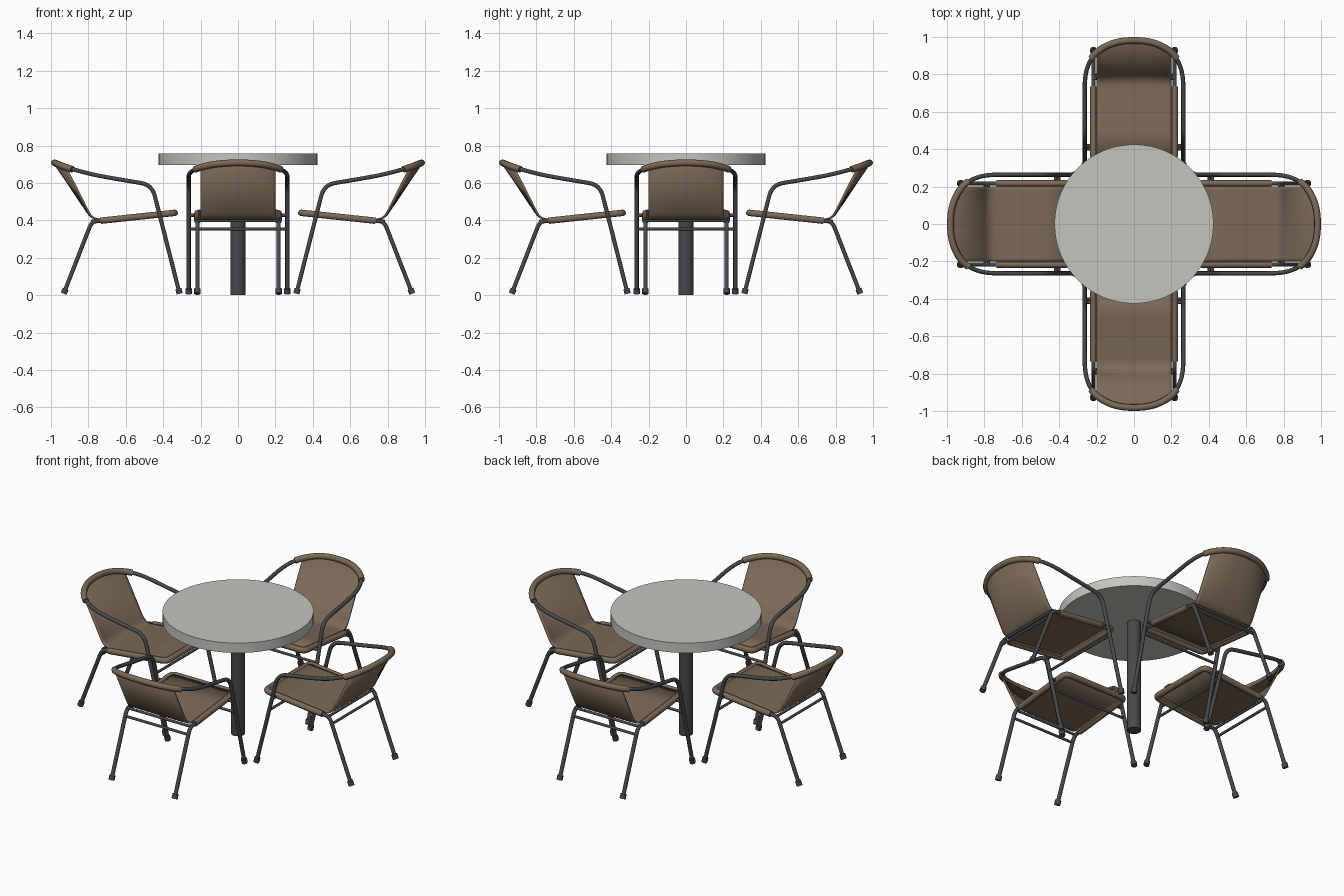
import bpy, bmesh, math
from mathutils import Vector

if "Cube" in bpy.data.objects:
    bpy.data.objects.remove(bpy.data.objects["Cube"])


def material(name, rgb):
    m = bpy.data.materials.new(name)
    m.diffuse_color = (*rgb, 1)
    m.use_nodes = True
    m.node_tree.nodes["Principled BSDF"].inputs["Base Color"].default_value = m.diffuse_color
    return m


STONE = material("pale grey top", (0.56, 0.56, 0.51))
METAL = material("dark grey metal", (0.062, 0.065, 0.068))
WEAVE = material("brown weave", (0.20, 0.142, 0.095))


def rounded(pts, rad, n=6):
    """Round the inner corners of a polyline."""
    pts = [Vector(p) for p in pts]
    out = [pts[0]]
    for a, b, c in zip(pts, pts[1:], pts[2:]):
        p = b + (a - b).normalized() * min(rad, (a - b).length * 0.499)
        q = b + (c - b).normalized() * min(rad, (c - b).length * 0.499)
        for i in range(n + 1):
            t = i / n
            out.append(p * (1 - t) ** 2 + b * 2 * t * (1 - t) + q * t * t)
    return out + [pts[-1]]


def smooth(ob, angle=40):
    bpy.ops.object.select_all(action='DESELECT')
    ob.select_set(True)
    bpy.context.view_layer.objects.active = ob
    bpy.ops.object.shade_smooth_by_angle(angle=math.radians(angle))


def tube(name, pts, radius, mat):
    cu = bpy.data.curves.new(name, 'CURVE')
    cu.dimensions = '3D'
    cu.bevel_depth = radius
    cu.bevel_resolution = 3
    cu.use_fill_caps = True
    s = cu.splines.new('POLY')
    s.points.add(len(pts) - 1)
    for sp, p in zip(s.points, pts):
        sp.co = (*p, 1)
    cu.materials.append(mat)
    ob = bpy.data.objects.new(name, cu)
    bpy.context.collection.objects.link(ob)
    bpy.ops.object.select_all(action='DESELECT')
    ob.select_set(True)
    bpy.context.view_layer.objects.active = ob
    bpy.ops.object.convert(target='MESH')
    smooth(ob)
    return ob


def disc(name, radius, z0, z1, mat):
    bpy.ops.mesh.primitive_cylinder_add(vertices=64, radius=radius, depth=z1 - z0,
                                        location=(0, 0, (z0 + z1) / 2))
    ob = bpy.context.object
    ob.name = name
    ob.data.materials.append(mat)
    smooth(ob)


def mirrored(half):
    """Extend a path ending on y = 0 to the other side."""
    return half + [(x, -y, z) for x, y, z in reversed(half[:-1])]


def rail(y):
    """Point on the curved top rail of the back rest."""
    k = (abs(y) / 0.205) ** 2.6
    return (0.983 - 0.067 * k, y, 0.708 - 0.026 * k)


# Table
disc("table_top", 0.425, 0.697, 0.758, STONE)
disc("table_pole", 0.04, 0.0, 0.70, METAL)

# One chair, facing the table from +x
parts = []
top_half = [rail(0.205), rail(0.15), rail(0.08), rail(0)]
arm_foot, arm_bend = Vector((0.312, 0.264, 0.008)), Vector((0.46, 0.264, 0.59))
arm = [tuple(arm_foot), tuple(arm_bend), (0.70, 0.264, 0.630), (0.79, 0.262, 0.648),
       (0.86, 0.243, 0.667)] + top_half
parts.append(tube("arm_and_front_leg", rounded(mirrored(arm), 0.06), 0.0115, METAL))
roll = [(0.885, 0.228, 0.673)] + top_half
parts.append(tube("back_rest_roll", rounded(mirrored(roll), 0.06), 0.018, WEAVE))

# Rear legs run on into the seat frame
leg_foot, leg_bend = Vector((0.932, 0.217, 0.008)), Vector((0.782, 0.217, 0.393))
frame = [tuple(leg_foot), tuple(leg_bend), (0.735, 0.217, 0.398),
         (0.339, 0.217, 0.440), (0.339, 0, 0.440)]
parts.append(tube("rear_leg_and_seat_frame", rounded(mirrored(frame), 0.035), 0.0115, METAL))
parts.append(tube("seat_edge_roll", rounded(mirrored(frame[2:]), 0.035), 0.018, WEAVE))

# Feet
for foot, bend, label in ((arm_foot, arm_bend, "front"), (leg_foot, leg_bend, "rear")):
    for side in (1, -1):
        tip = foot + (bend - foot).normalized() * 0.028
        pts = [(p.x, p.y * side, p.z) for p in (foot, tip)]
        parts.append(tube(label + "_foot", pts, 0.0175, METAL))

# Cross bars and short links between seat frame and arms
for name, x, y, z in (("front_cross_bar", 0.402, 0.264, 0.354),
                      ("rear_cross_bar", 0.797, 0.217, 0.354),
                      ("back_rest_bar", 0.778, 0.217, 0.398)):
    parts.append(tube(name, [(x, -y, z), (x, y, z)], 0.008, METAL))
for s in (1, -1):
    parts.append(tube("seat_link", [(0.419, s * 0.21, 0.428), (0.419, s * 0.266, 0.428)],
                      0.010, METAL))

# Woven sheet: seat and back in one swept grid
bm = bmesh.new()
rows = []
for i in range(25):
    y = -0.2 + 0.4 * i / 24
    path = rounded([(0.339, y, 0.447), (0.55, y, 0.424), (0.776, y, 0.400), rail(y)], 0.05)
    rows.append([bm.verts.new(p) for p in path])
for a, b in zip(rows, rows[1:]):
    for j in range(len(a) - 1):
        bm.faces.new((a[j], a[j + 1], b[j + 1], b[j]))
bmesh.ops.recalc_face_normals(bm, faces=bm.faces)
me = bpy.data.meshes.new("seat_and_back")
bm.to_mesh(me)
bm.free()
me.materials.append(WEAVE)
sheet = bpy.data.objects.new("seat_and_back", me)
bpy.context.collection.objects.link(sheet)
mod = sheet.modifiers.new("thickness", 'SOLIDIFY')
mod.thickness = 0.01
mod.offset = 0
smooth(sheet)
# Fill the seat strip between the sheet and the edge rolls
for s in (1, -1):
    parts.append(tube("seat_side_strip", [(0.735, s * 0.203, 0.400), (0.345, s * 0.203, 0.442)],
                      0.010, WEAVE))
parts.append(sheet)

# Four chairs around the table
for ob in parts:
    for k in range(1, 4):
        dup = ob.copy()
        dup.rotation_euler.z = k * math.pi / 2
        bpy.context.collection.objects.link(dup)
